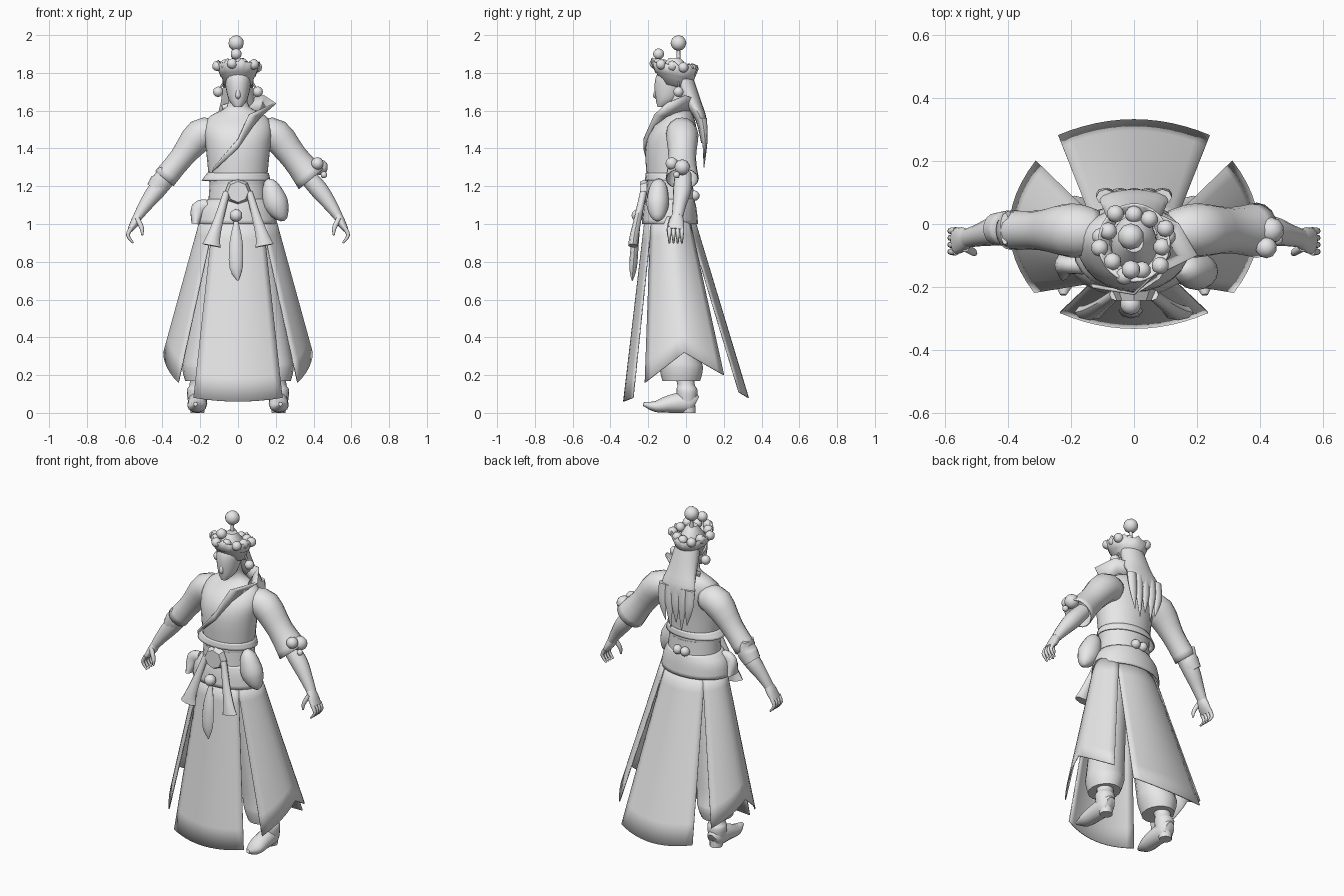
import bpy, bmesh, math
from mathutils import Vector

if "Cube" in bpy.data.objects:
    bpy.data.objects.remove(bpy.data.objects["Cube"])

GREY = bpy.data.materials.new("plain grey")
GREY.use_nodes = True
GREY.diffuse_color = (.8, .8, .8, 1)
GREY.node_tree.nodes["Principled BSDF"].inputs["Base Color"].default_value = GREY.diffuse_color
ACROSS, UP = Vector((0, 1, 0)), Vector((0, 0, 1))
WAIST_Y, HEAD_Y = -.085, -.06


def finish(name, bm, thick=0, angle=50):
    """Store the mesh with smooth shading, sharp creases and optional thickness."""
    bmesh.ops.recalc_face_normals(bm, faces=bm.faces)
    mesh = bpy.data.meshes.new(name)
    bm.to_mesh(mesh)
    bm.free()
    mesh.materials.append(GREY)
    mesh.shade_smooth()
    mesh.set_sharp_from_angle(angle=math.radians(angle))
    ob = bpy.data.objects.new(name, mesh)
    bpy.context.collection.objects.link(ob)
    if thick:
        modifier = ob.modifiers.new("thickness", "SOLIDIFY")
        modifier.thickness, modifier.offset = thick, 0


def skin(name, rows, closed=False, caps=False, thick=0, angle=50):
    """Join rows of points with faces, optionally as closed rings with capped ends."""
    bm = bmesh.new()
    verts = [[bm.verts.new(point) for point in row] for row in rows]
    count = len(verts[0])
    for low, high in zip(verts, verts[1:]):
        for i in range(count if closed else count - 1):
            j = (i + 1) % count
            bm.faces.new((low[i], low[j], high[j], high[i]))
    if caps:
        bm.faces.new(verts[0])
        bm.faces.new(verts[-1])
    finish(name, bm, thick, angle)


def spline(keys, steps=3):
    """Pass a smooth curve through the keys, each a position with radii."""
    keys = [Vector(key) for key in keys]
    result = []
    for k in range(len(keys) - 1):
        start, end = keys[k], keys[k + 1]
        leave = (end - keys[max(k - 1, 0)]) / 2
        arrive = (keys[min(k + 2, len(keys) - 1)] - start) / 2
        for i in range(steps):
            t = i / steps
            ease = t * t * (3 - 2 * t)
            result.append(start.lerp(end, ease) + leave * t * (1 - t) ** 2 - arrive * t * t * (1 - t))
    return result + [keys[-1]]


def loft(name, keys, ref=ACROSS, flat=False, sides=16, caps=True, thick=0):
    """Sweep ovals through keys (x, y, z, radius, optional radius along ref)."""
    path = spline([key if len(key) > 4 else (*key, key[-1]) for key in keys])
    points = [Vector(key[:3]) for key in path]
    turns = [2 * math.pi * i / sides for i in range(sides)]
    rows = []
    for k, centre in enumerate(points):
        ahead, behind = points[min(k + 1, len(points) - 1)], points[max(k - 1, 0)]
        along = UP if flat else (ahead - behind).normalized()
        u = ref.cross(along).normalized() * path[k][3]
        v = along.cross(u).normalized() * path[k][4]
        rows.append([centre + u * math.cos(a) + v * math.sin(a) for a in turns])
    skin(name, rows, True, caps, thick)


def pair(name, keys, **options):
    """Build a loft on both sides of the body."""
    for sign, side in ((-1, "right_"), (1, "left_")):
        loft(side + name, [(sign * x, *rest) for x, *rest in keys], **options)


def ball(name, x, y, z, radius):
    bm = bmesh.new()
    bmesh.ops.create_icosphere(bm, subdivisions=2, radius=radius)
    bmesh.ops.translate(bm, verts=bm.verts, vec=(x, y, z))
    finish(name, bm)


def panel(name, top, bottom, notch=False):
    """Curved cloth between two edges, each given as corner, middle, corner."""
    def edge(corners, s, pointed):
        first, middle, last = map(Vector, corners)
        point = middle + (last - first) * s / 2 + ((first + last) / 2 - middle) * s * s
        if pointed:
            point.z = middle.z + ((last if s > 0 else first).z - middle.z) * abs(s)
        return point
    steps = [i / 6 for i in range(-6, 7)]
    skin(name, [[edge(top, s, False).lerp(edge(bottom, s, notch), k / 8) for s in steps]
                for k in range(9)], thick=.006)


def mirrored(corner, middle):
    x, y, z = corner
    return (-x, y, z), middle, corner


# Robe body with neck and flared hem
loft("torso", [(0, WAIST_Y, 1.2, .15, .12), (0, WAIST_Y, 1.4, .17, .13), (0, -.065, 1.5, .18, .12),
               (0, -.04, 1.57, .15, .08), (0, -.04, 1.62, .06, .05), (0, HEAD_Y, 1.7, .05)],
     flat=True, sides=24)
loft("robe_hem", [(0, WAIST_Y, 1.27, .16, .125), (-.01, WAIST_Y, 1.23, .18, .13)],
     flat=True, sides=24, caps=False, thick=.006)

# Head and nose
loft("head", [(0, -.13, 1.62, .02), (0, -.1, 1.66, .05, .06), (0, -.08, 1.74, .068, .086),
              (0, HEAD_Y, 1.8, .07, .09), (0, HEAD_Y, 1.88, .03)], flat=True, sides=20)
loft("nose", [(0, -.15, 1.73, .006), (0, -.165, 1.68, .013, .01), (0, -.15, 1.66, .007)],
     flat=True, sides=8)

# Crown with a zigzag rim, dropping toward the back
rim = []
for z, radius, spike in ((1.73, .072, 0), (1.78, .082, 0), (1.785, .09, 0), (1.84, .112, .02)):
    turns = [math.pi * i / 18 for i in range(36)]
    rim.append([(radius * math.cos(a), HEAD_Y + (radius + .01) * math.sin(a),
                 z - .02 * math.sin(a) + (0 if i % 4 else spike)) for i, a in enumerate(turns)])
skin("crown", rim, closed=True, thick=.008)

# Crown beads, finial and ear beads
for i in range(11):
    turn = 2 * math.pi * i / 11 + math.pi / 2
    spread = .11 if i % 2 else .09
    ball("crown_bead", spread * math.cos(turn), HEAD_Y + spread * math.sin(turn),
         1.835 - .015 * math.sin(turn), .028)
ball("front_crown_bead", -.01, -.145, 1.9, .03)
loft("finial_stem", [(-.01, -.04, 1.86, .012), (-.01, -.04, 1.95, .008)], sides=8)
ball("finial_ball", -.01, -.04, 1.958, .042)
for sign in (-1, 1):
    ball("ear_bead", sign * .105, -.04, 1.7, .028)
    ball("back_belt_bead", sign * .025, .045, 1.15, .028)
pair("ear_cord", [(.07, -.04, 1.76, .006), (.1, -.04, 1.71, .006)], sides=6)

# Long hair ending in tapered locks
loft("hair", [(0, -.02, 1.77, .075, .06), (0, .03, 1.65, .09, .05), (0, .08, 1.55, .11, .03),
              (0, .09, 1.43, .09, .01)], flat=True)
for i in range(5):
    x, drop = (i - 2) * .045, .04 * (i % 2)
    loft("hair_lock", [(x, .085, 1.56, .03, .025), (x, .1, 1.45, .027, .015),
                       (x * .8, .095, 1.34 - drop, .002)], flat=True, sides=8)

# Wrapped lapel rising into a flared collar
lapel = [(-.14, -.19, 1.27), (0, -.222, 1.4), (.08, -.17, 1.52), (.12, -.1, 1.57),
         (.1, -.02, 1.6), (0, .045, 1.6), (-.08, -.02, 1.6)]
flare = [(-.13, -.2, 1.3), (0, -.222, 1.45), (.06, -.165, 1.58), (.2, -.1, 1.64),
         (.14, 0, 1.68), (.02, .055, 1.66), (-.085, -.02, 1.63)]
skin("collar", [lapel, flare], thick=.008, angle=35)

# Sleeves: narrow on the right, belled on the left
for sign, side, middle, cuff in ((-1, "right_", .06, .06), (1, "left_", .07, .085)):
    loft(side + "sleeve", [(sign * .12, -.03, 1.48, .07), (sign * .2, -.02, 1.47, .083),
                           (sign * .3, -.02, 1.35, middle), (sign * .39, -.02, 1.24, cuff)],
         caps=False, thick=.006)
loft("right_cuff", [(-.41, -.015, 1.3, .015, .05), (-.4, -.015, 1.24, .058), (-.44, -.015, 1.18, .05)])
ball("upper_sleeve_bead", .435, -.02, 1.3, .042)
ball("front_sleeve_bead", .42, -.075, 1.32, .034)
ball("small_sleeve_bead", .455, -.05, 1.26, .018)

# Forearms, hands and curled fingers
pair("forearm", [(.36, -.015, 1.26, .045), (.43, -.02, 1.18, .048), (.49, -.035, 1.1, .036),
                 (.53, -.045, 1.04, .025, .03)])
pair("palm", [(.525, -.045, 1.05, .024, .028), (.545, -.05, 1.01, .024, .04),
              (.57, -.055, .97, .015, .042)])
for i in range(4):
    y = i * .022 - .088
    pair("finger", [(.565, y, .98, .012), (.583, y, .94, .01), (.555, y, .9, .005)], sides=8)
pair("thumb", [(.535, -.075, 1.03, .014), (.51, -.09, .98, .012), (.507, -.095, .94, .005)], sides=8)

# Belt, flared hip sash and its knot
loft("belt", [(0, WAIST_Y, 1.08, .16, .13), (0, WAIST_Y, 1.21, .15, .122)], flat=True, sides=24)
loft("hip_sash", [(0, WAIST_Y, 1.13, .155, .125), (-.01, WAIST_Y, 1.08, .195, .137),
                  (-.01, WAIST_Y, 1, .21, .145)], flat=True, sides=24, caps=False, thick=.008)
loft("sash_knot", [(-.16, -.13, 1.1, .03), (-.21, -.13, 1.08, .04, .03), (-.225, -.13, 1, .02, .05)])

# Medallion, tassels and hanging bead
bm = bmesh.new()
bmesh.ops.create_cone(bm, cap_ends=True, segments=8, radius1=.07, radius2=.055, depth=.035)
for vert in bm.verts:
    x, depth, z = vert.co.x, vert.co.z, vert.co.y
    vert.co = (x, -.225 - depth, 1.17 + z)
finish("medallion", bm, angle=30)
pair("tassel", [(.06, -.225, 1.17, .018), (.1, -.255, 1.03, .025, .02), (.13, -.275, .93, .036, .024),
                (.14, -.28, .885, .05, .026)], sides=8)
ball("hanging_bead", -.01, -.255, 1.045, .034)
loft("centre_tassel", [(-.01, -.25, 1.02, .01), (-.01, -.27, .9, .035, .02), (-.01, -.28, .77, .035, .02),
                       (0, -.285, .7, .003)], sides=8)

# Hip pouch
loft("pouch", [(.15, -.14, 1.23, .015), (.17, -.145, 1.2, .045), (.2, -.15, 1.11, .066, .06),
               (.23, -.15, 1.04, .038), (.235, -.15, 1.015, .01)])

# Slit skirt: front, back and notched side panels
panel("front_skirt", mirrored((.13, -.18, 1.04), (0, -.215, 1.04)),
      mirrored((.235, -.28, .08), (0, -.33, .06)))
panel("back_skirt", mirrored((.13, 0, 1.04), (0, .04, 1.04)),
      mirrored((.24, .28, .11), (0, .33, .08)))
for sign, side in ((-1, "right_"), (1, "left_")):
    panel(side + "skirt", [(sign * .12, -.185, 1.04), (sign * .195, -.08, 1.04), (sign * .12, .015, 1.04)],
          [(sign * .315, -.217, .16), (sign * .393, -.01, .32), (sign * .31, .2, .2)], notch=True)

# Trousers, shins and pointed boots with heels
pair("trouser", [(.09, -.08, 1, .085), (.175, -.035, .35, .105), (.19, -.025, .24, .105, .115),
                 (.195, -.025, .17, .085, .1)], flat=True)
pair("shin", [(.2, -.01, .22, .055), (.21, 0, .15, .046), (.215, .005, .12, .056), (.215, .005, .06, .05)],
     flat=True)
pair("boot", [(.225, -.225, .047, .01), (.22, -.16, .034, .045, .03), (.215, -.08, .048, .052, .048),
              (.215, .02, .058, .048, .058), (.215, .052, .05, .03, .04)], ref=UP, sides=12)
pair("heel", [(.215, .015, 0, .036), (.215, .01, .04, .04)], flat=True, sides=12)
